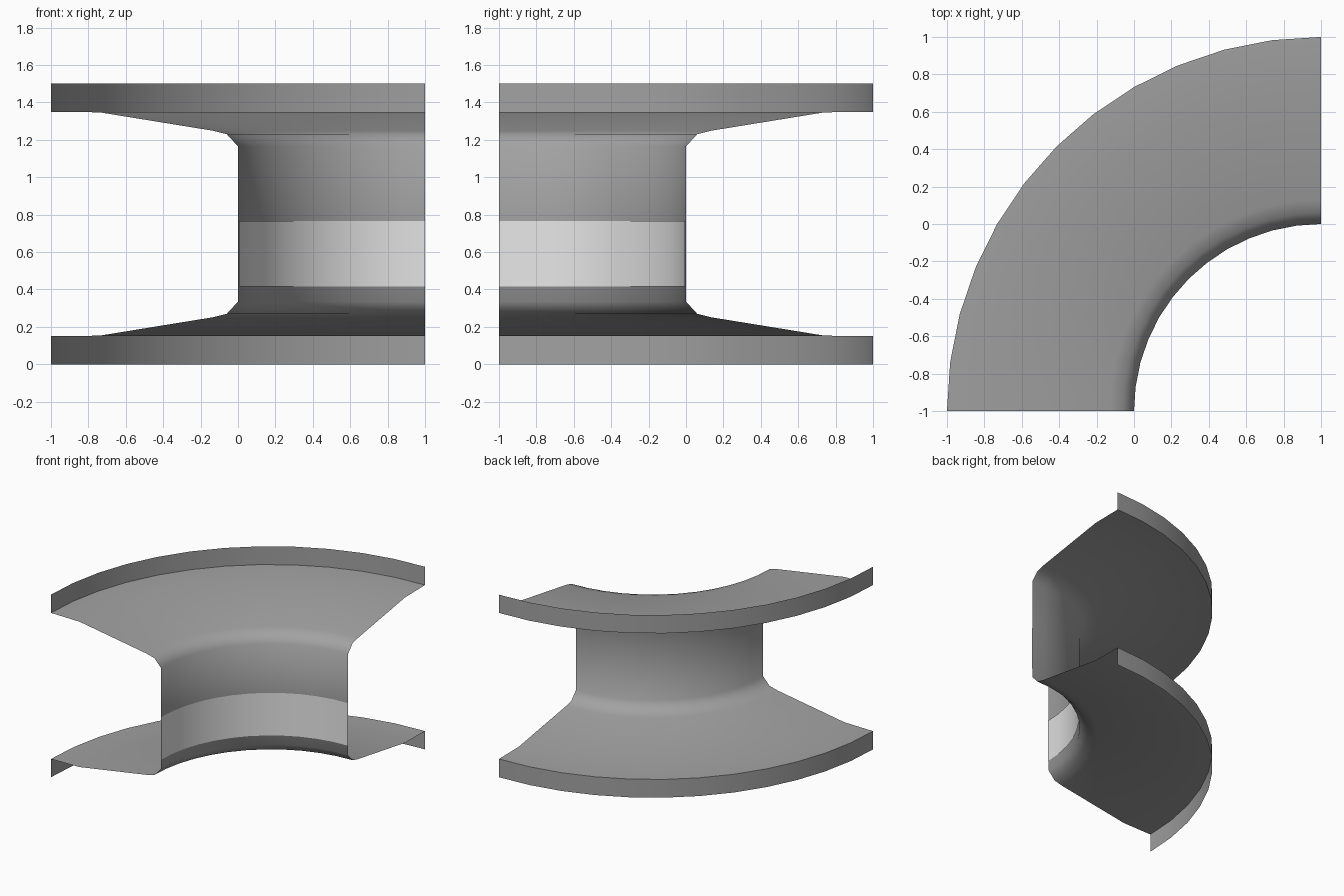
import bpy, bmesh, math
from mathutils import Vector

cube = bpy.data.objects.get("Cube")
if cube:
    bpy.data.objects.remove(cube, do_unlink=True)

CENTRE = Vector((1, -1, 0))   # axis of the quarter ring
SEGMENTS = 12
HEIGHT = 1.5


def material(name, grey):
    mat = bpy.data.materials.new(name)
    mat.use_nodes = True
    colour = (grey, grey, grey, 1)
    mat.diffuse_color = colour
    mat.node_tree.nodes["Principled BSDF"].inputs["Base Color"].default_value = colour
    return mat


def quarter_sweep(name, profile, mat):
    """Turn a (radius, height) profile through a quarter circle about CENTRE."""
    bm = bmesh.new()
    verts = [bm.verts.new(CENTRE + Vector((-r, 0, z))) for r, z in profile]
    edges = [bm.edges.new(pair) for pair in zip(verts, verts[1:])]
    bmesh.ops.spin(bm, geom=verts + edges, cent=CENTRE, axis=(0, 0, 1),
                   angle=-math.pi / 2, steps=SEGMENTS)
    bmesh.ops.remove_doubles(bm, verts=bm.verts, dist=1e-5)
    bmesh.ops.recalc_face_normals(bm, faces=bm.faces)
    mesh = bpy.data.meshes.new(name)
    bm.to_mesh(mesh)
    bm.free()
    mesh.materials.append(mat)
    obj = bpy.data.objects.new(name, mesh)
    bpy.context.collection.objects.link(obj)
    bpy.ops.object.select_all(action='DESELECT')
    obj.select_set(True)
    bpy.context.view_layer.objects.active = obj
    bpy.ops.object.shade_smooth_by_angle(angle=math.radians(60))
    return obj


steel = material("dark grey", 0.36)
pale = material("light grey", 0.8)

# Curved channel: lip, flat rim, sloping flange and rounded corner, mirrored in height
lower = [(2, 0), (2, 0.15), (1.74, 0.153), (1.13, 0.252), (1.06, 0.27), (1, 0.335)]
upper = [(r, HEIGHT - z) for r, z in reversed(lower)]
quarter_sweep("curved_channel", lower + upper, steel)

# Pale band on the inner wall
quarter_sweep("inner_band", [(0.994, 0.415), (0.994, 0.765)], pale)
